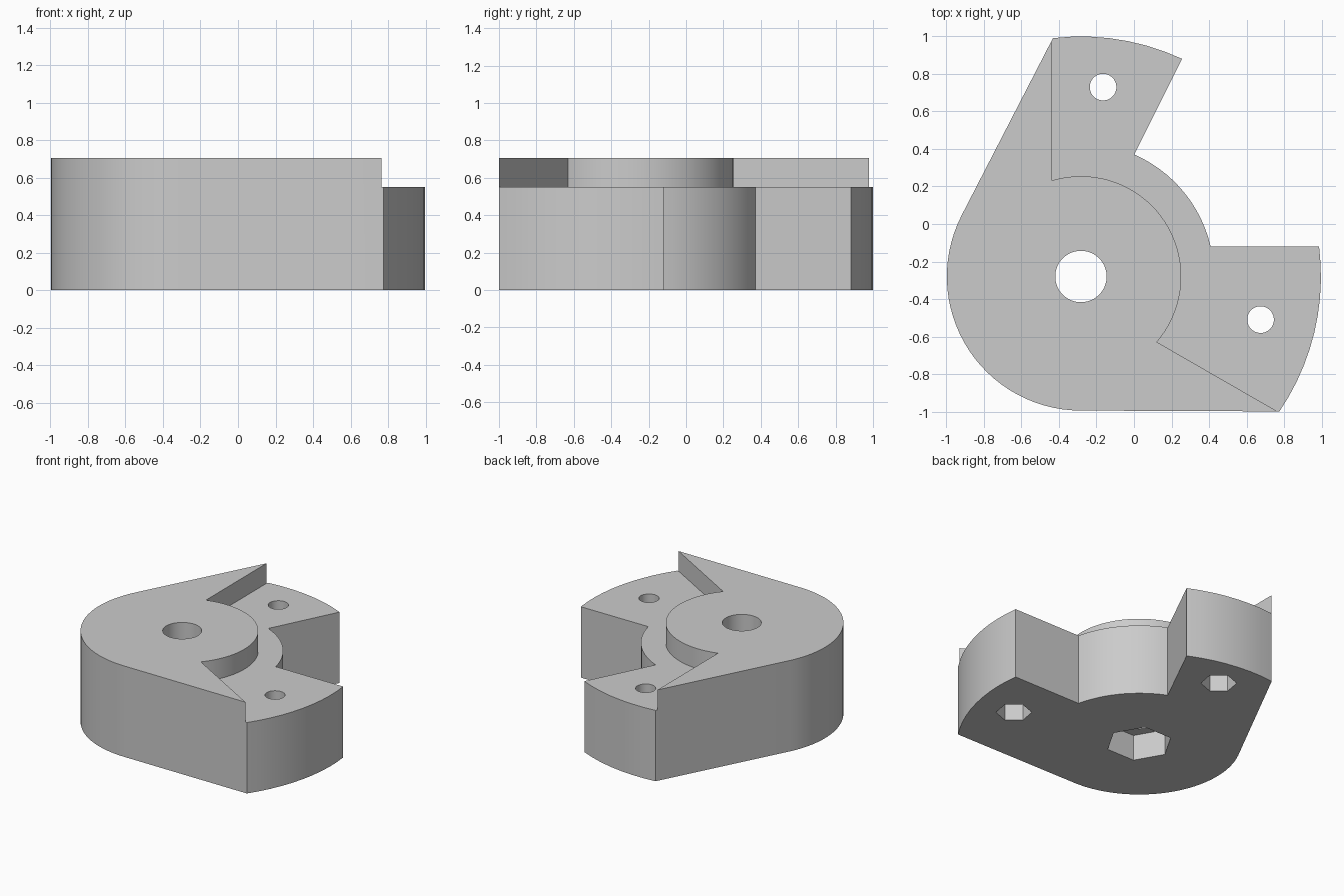
import bpy, bmesh
from math import cos, sin, radians

if "Cube" in bpy.data.objects:
    bpy.data.objects.remove(bpy.data.objects["Cube"], do_unlink=True)

CX, CY = -0.283, -0.28          # axis of the hub
HUB, ARM, STEP = 0.715, 1.28, 0.535
LEDGE, TOP, NUT_DEPTH = 0.55, 0.705, 0.2

grey = bpy.data.materials.new("plain grey")
grey.use_nodes = True
grey.diffuse_color = (0.6, 0.6, 0.6, 1)
grey.node_tree.nodes["Principled BSDF"].inputs["Base Color"].default_value = (0.6, 0.6, 0.6, 1)


def arc(radius, start, end, x=CX, y=CY):
    """Points on an arc, angles in degrees."""
    n = max(6, int(abs(end - start) / 4))
    angles = [radians(start + (end - start) * i / n) for i in range(n + 1)]
    return [(x + radius * cos(a), y + radius * sin(a)) for a in angles]


def prism(name, outline, z0, z1):
    """Extrude a flat outline between two heights."""
    bm = bmesh.new()
    face = bm.faces.new([bm.verts.new((x, y, z0)) for x, y in outline])
    grown = bmesh.ops.extrude_face_region(bm, geom=[face])["geom"]
    verts = [v for v in grown if isinstance(v, bmesh.types.BMVert)]
    bmesh.ops.translate(bm, verts=verts, vec=(0, 0, z1 - z0))
    bmesh.ops.recalc_face_normals(bm, faces=bm.faces)
    mesh = bpy.data.meshes.new(name)
    bm.to_mesh(mesh)
    bm.free()
    mesh.materials.append(grey)
    obj = bpy.data.objects.new(name, mesh)
    bpy.context.collection.objects.link(obj)
    return obj


def cut(body, cutter):
    """Subtract a cutter, then remove it."""
    cutter.hide_render = True
    mod = body.modifiers.new("cut", "BOOLEAN")
    mod.operation, mod.solver, mod.object = "DIFFERENCE", "EXACT", cutter
    bpy.context.view_layer.objects.active = body
    bpy.ops.object.modifier_apply(modifier=mod.name)
    bpy.data.objects.remove(cutter, do_unlink=True)


# Body: round hub with two arms
outline = (arc(HUB, -90, -207) + arc(ARM, 96.7, 65.1)
           + arc(HUB - 0.005, 66.4, 13) + arc(ARM, 7.2, -34.2))
body = prism("bracket_body", outline, 0, TOP)

# Lowered ledge around the raised hub
ledge = [(-0.44, 1.3)] + arc(STEP, 106.8, -40.8) + [(1.2, -1.25), (1.4, 1.3)]
cut(body, prism("ledge_cutter", ledge, LEDGE, TOP + 0.2))

# Through holes with hexagonal nut pockets underneath
for x, y, bore, nut, turn in ((CX, CY, 0.137, 0.235, 0),
                              (-0.165, 0.73, 0.071, 0.126, 20),
                              (0.675, -0.51, 0.071, 0.126, 20)):
    cut(body, prism("bore_cutter", arc(bore, 0, 360, x, y)[:-1], -0.2, TOP + 0.2))
    hexagon = arc(nut, turn, turn + 360, x, y)[:-1][::15]
    cut(body, prism("nut_cutter", hexagon, -0.1, NUT_DEPTH))

bpy.ops.object.select_all(action="DESELECT")
body.select_set(True)
bpy.context.view_layer.objects.active = body
bpy.ops.object.shade_smooth_by_angle(angle=radians(25))
